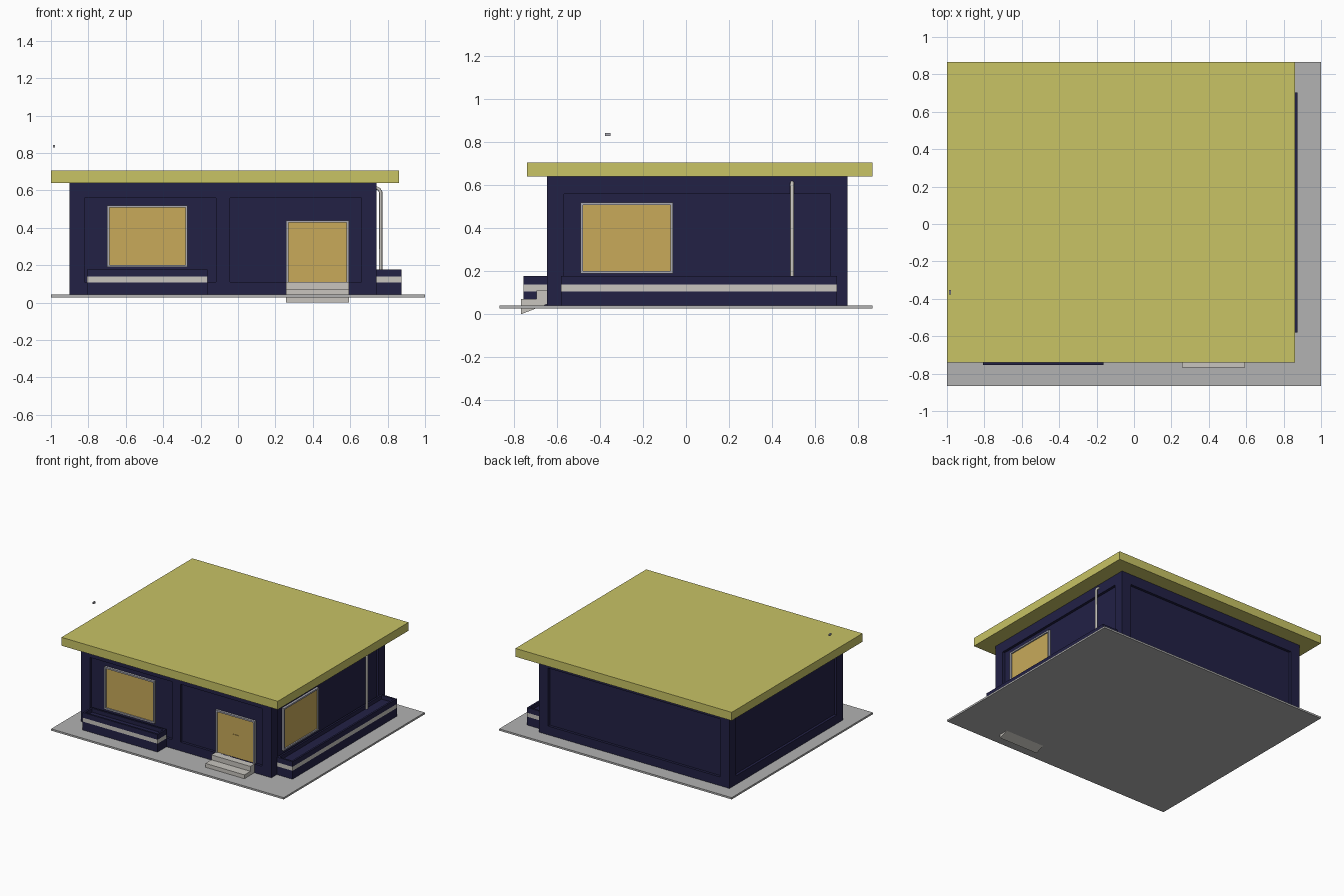
import bpy, bmesh
from mathutils import Vector

if "Cube" in bpy.data.objects:
    bpy.data.objects.remove(bpy.data.objects["Cube"], do_unlink=True)


def material(name, rgb):
    m = bpy.data.materials.new(name)
    m.use_nodes = True
    m.diffuse_color = (*rgb, 1)
    m.node_tree.nodes["Principled BSDF"].inputs["Base Color"].default_value = (*rgb, 1)
    return m


NAVY = material("navy wall", (0.016, 0.015, 0.060))
ROOF = material("olive yellow roof", (0.578, 0.546, 0.130))
GOLD = material("golden panel", (0.578, 0.400, 0.102))
STONE = material("pale stone", (0.578, 0.558, 0.520))
GREY = material("grey paving", (0.445, 0.445, 0.445))
FRAME = material("cool grey frame", (0.400, 0.400, 0.450))


def add_box(bm, lo, hi):
    lo, hi = Vector(lo), Vector(hi)
    verts = bmesh.ops.create_cube(bm, size=1)["verts"]
    for v in verts:
        v.co = (lo + hi) / 2 + v.co * (hi - lo)


def finish(name, bm, *mats):
    mesh = bpy.data.meshes.new(name)
    bm.normal_update()
    bm.to_mesh(mesh)
    bm.free()
    for m in mats:
        mesh.materials.append(m)
    ob = bpy.data.objects.new(name, mesh)
    bpy.context.collection.objects.link(ob)
    return ob


def boxes(name, mat, *spans):
    bm = bmesh.new()
    for lo, hi in spans:
        add_box(bm, lo, hi)
    return finish(name, bm, mat)


# Wall block limits, and depth of the recessed wall panels
X0, X1, Y0, Y1 = -0.90, 0.74, -0.646, 0.751
BASE, EAVES, DEPTH = 0.042, 0.64, 0.02
LOW, HIGH = 0.11, 0.56
EDGE = 0.08

boxes("paving_slab", GREY, ((-1, -0.867, 0.028), (1, 0.867, BASE)))
boxes("flat_roof", ROOF, ((-1, -0.74, EAVES), (0.86, 0.867, 0.705)))

# Walls with recessed panels between the pilasters
walls = boxes("walls", NAVY, ((X0, Y0, BASE - 0.005), (X1, Y1, EAVES)))
OUT = 0.05
cutter = boxes(
    "panel_cutter", NAVY,
    ((X0 + EDGE, Y0 - OUT, LOW), (-0.117, Y0 + DEPTH, HIGH)),
    ((-0.043, Y0 - OUT, LOW), (X1 - EDGE, Y0 + DEPTH, HIGH)),
    ((X0 + EDGE, Y1 - DEPTH, LOW), (X1 - EDGE, Y1 + OUT, HIGH)),
    ((X0 - OUT, Y0 + EDGE, LOW), (X0 + DEPTH, Y1 - EDGE, HIGH)),
    ((X1 - DEPTH, Y0 + EDGE, LOW), (X1 + OUT, Y1 - EDGE, HIGH)),
)
cutter.hide_render = True
mod = walls.modifiers.new("panels", "BOOLEAN")
mod.operation, mod.solver, mod.object = "DIFFERENCE", "EXACT", cutter
bpy.context.view_layer.update()
cut = bpy.data.meshes.new_from_object(walls.evaluated_get(bpy.context.evaluated_depsgraph_get()))
walls.modifiers.clear()
walls.data = cut
bpy.data.objects.remove(cutter, do_unlink=True)


def opening(name, side, a, b, z0, z1, sill):
    """Framed panel on the recessed front or right wall, from a to b along it."""
    def span(u0, u1, w0, w1, out):
        if side == "front":
            return (u0, Y0 + DEPTH - out, w0), (u1, Y0 + DEPTH, w1)
        return (X1 - DEPTH, u0, w0), (X1 - DEPTH + out, u1, w1)

    t = 0.012
    bars = [span(a, a + t, z0, z1, 0.018), span(b - t, b, z0, z1, 0.018),
            span(a + t, b - t, z1 - t, z1, 0.018)]
    if sill:
        bars.append(span(a + t, b - t, z0, z0 + t, 0.018))
    boxes(name + "_frame", FRAME, *bars)
    boxes(name + "_panel", GOLD, span(a + t, b - t, z0 + (t if sill else 0), z1 - t, 0.008))


opening("front_window", "front", -0.70, -0.27, 0.19, 0.52, True)
opening("right_window", "right", -0.49, -0.06, 0.19, 0.52, True)
opening("front_door", "front", 0.257, 0.593, LOW, 0.44, False)
boxes("letter_slot", GOLD, ((0.40, -0.638, 0.278), (0.45, -0.633, 0.288)))


# Planters: shallow troughs with a pale band round the middle
def planter(name, lo, hi):
    bm = bmesh.new()
    add_box(bm, lo, hi)
    bm.normal_update()
    top = max(bm.faces, key=lambda f: f.calc_center_median().z)
    bmesh.ops.inset_region(bm, faces=[top], thickness=0.02)
    rim = bmesh.ops.extrude_discrete_faces(bm, faces=[top])["faces"]
    bmesh.ops.translate(bm, verts=rim[0].verts, vec=(0, 0, -0.03))
    for z in (0.107, 0.138):
        bmesh.ops.bisect_plane(bm, geom=bm.verts[:] + bm.edges[:] + bm.faces[:],
                               plane_co=(0, 0, z), plane_no=(0, 0, 1))
    for f in bm.faces:
        f.material_index = int(0.107 < f.calc_center_median().z < 0.138)
    finish(name, bm, NAVY, STONE)


planter("front_planter", (-0.807, -0.755, BASE - 0.005), (-0.163, Y0, 0.178))
planter("right_planter", (X1, -0.58, BASE - 0.005), (0.875, 0.702, 0.178))

# Entrance steps: one side profile pushed across the doorway
profile = [(-0.768, 0), (-0.768, 0.072), (-0.695, 0.072), (-0.695, LOW),
           (-0.626, LOW), (-0.626, 0.055)]
bm = bmesh.new()
side = bm.faces.new([bm.verts.new((0.257, y, z)) for y, z in profile])
ext = bmesh.ops.extrude_face_region(bm, geom=[side], use_keep_orig=True)["geom"]
bmesh.ops.translate(bm, vec=(0.336, 0, 0), verts=[g for g in ext if isinstance(g, bmesh.types.BMVert)])
bmesh.ops.recalc_face_normals(bm, faces=bm.faces)
finish("entrance_steps", bm, STONE)

# Drainpipe bending out of the wall and down into the planter
curve = bpy.data.curves.new("drainpipe", "CURVE")
curve.dimensions = "3D"
curve.bevel_depth = 0.009
curve.bevel_resolution = 2
curve.use_fill_caps = True
path = [(0.715, 0.612), (0.742, 0.612), (0.755, 0.605), (0.763, 0.590), (0.763, 0.15)]
spline = curve.splines.new("POLY")
spline.points.add(len(path) - 1)
for p, (x, z) in zip(spline.points, path):
    p.co = (x, 0.493, z, 1)
curve.materials.append(STONE)
pipe = bpy.data.objects.new("drainpipe", curve)
bpy.context.collection.objects.link(pipe)

# Small loose fitting hovering above the roof edge
boxes("loose_fitting", FRAME, ((-0.99, -0.376, 0.829), (-0.978, -0.352, 0.842)))
